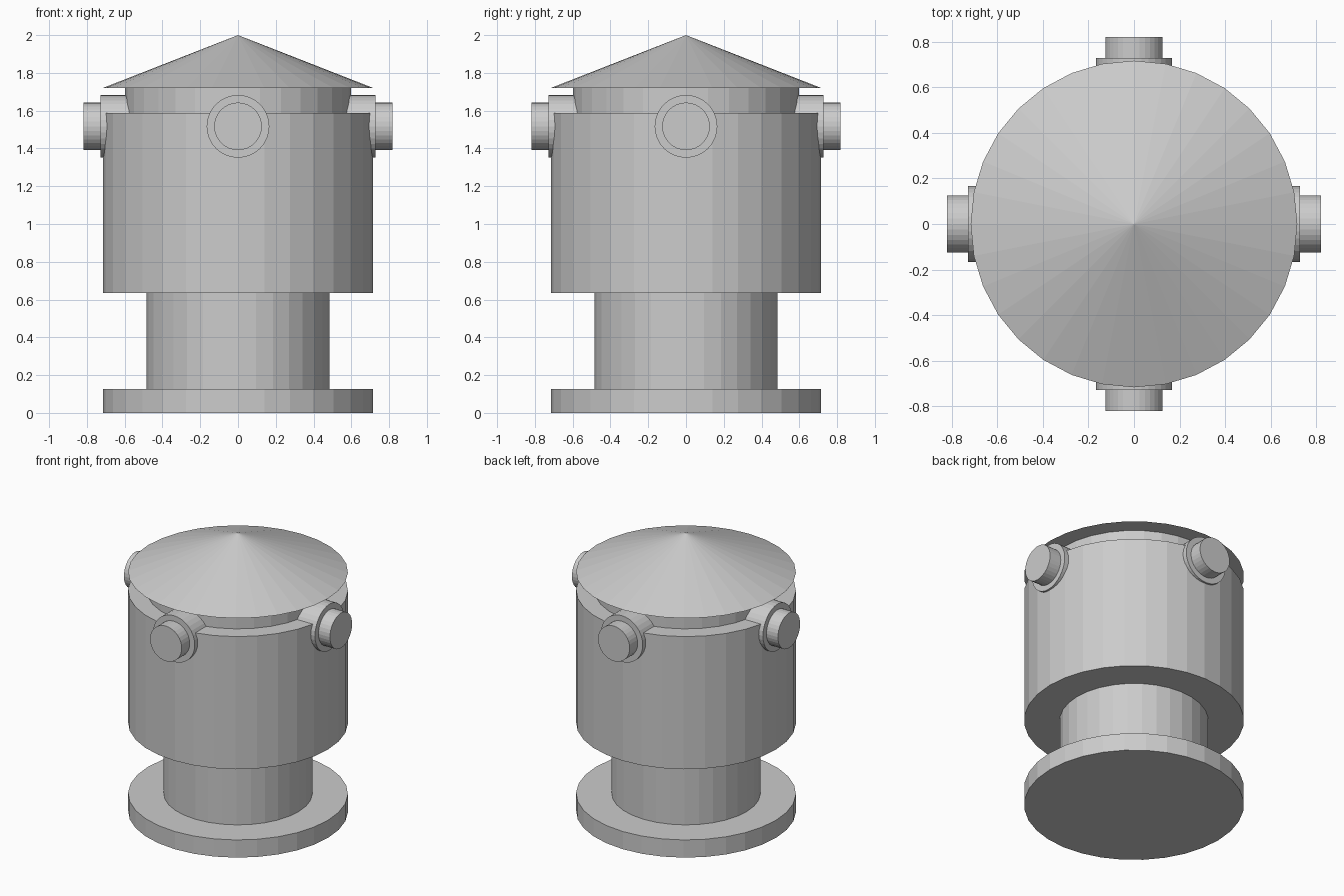
import bpy, bmesh, math
from mathutils import Matrix

if "Cube" in bpy.data.objects:
    bpy.data.objects.remove(bpy.data.objects["Cube"])

SIDES = 32


def make_object(name, bm):
    bmesh.ops.recalc_face_normals(bm, faces=bm.faces)
    mesh = bpy.data.meshes.new(name)
    bm.to_mesh(mesh)
    bm.free()
    obj = bpy.data.objects.new(name, mesh)
    bpy.context.collection.objects.link(obj)
    return obj


def lathe(name, profile, matrix=Matrix.Identity(4)):
    """Flat-sided turned solid from (radius, height) points, capped at both ends."""
    bm = bmesh.new()
    rings = []
    for r, h in profile:
        if r == 0:
            rings.append([bm.verts.new((0, 0, h))])
        else:
            rings.append([bm.verts.new((r * math.cos(a), r * math.sin(a), h))
                          for a in (2 * math.pi * i / SIDES for i in range(SIDES))])
    for low, high in zip(rings, rings[1:]):
        for i in range(SIDES):
            j = (i + 1) % SIDES
            if len(high) == 1:
                bm.faces.new((low[i], low[j], high[0]))
            else:
                bm.faces.new((low[i], low[j], high[j], high[i]))
    for ring in (rings[0], rings[-1]):
        if len(ring) > 1:
            bm.faces.new(ring)
    bm.transform(matrix)
    return make_object(name, bm)


# Foot, stem, drum and neck stacked as one turned body
lathe("body", [(0.716, 0), (0.716, 0.127), (0.484, 0.127), (0.484, 0.635),
               (0.716, 0.635), (0.716, 1.588), (0.597, 1.588), (0.597, 1.72)])

# Conical cap
lathe("cap", [(0.716, 1.72), (0, 2.0)])

# Four stepped outlets around the top of the drum
for i, side in enumerate(("right", "back", "left", "front")):
    place = (Matrix.Translation((0, 0, 1.517))
             @ Matrix.Rotation(i * math.pi / 2, 4, 'Z')
             @ Matrix.Rotation(math.pi / 2, 4, 'Y'))
    lathe(side + "_outlet", [(0.166, 0.5), (0.166, 0.728),
                             (0.126, 0.728), (0.126, 0.819)], place)
